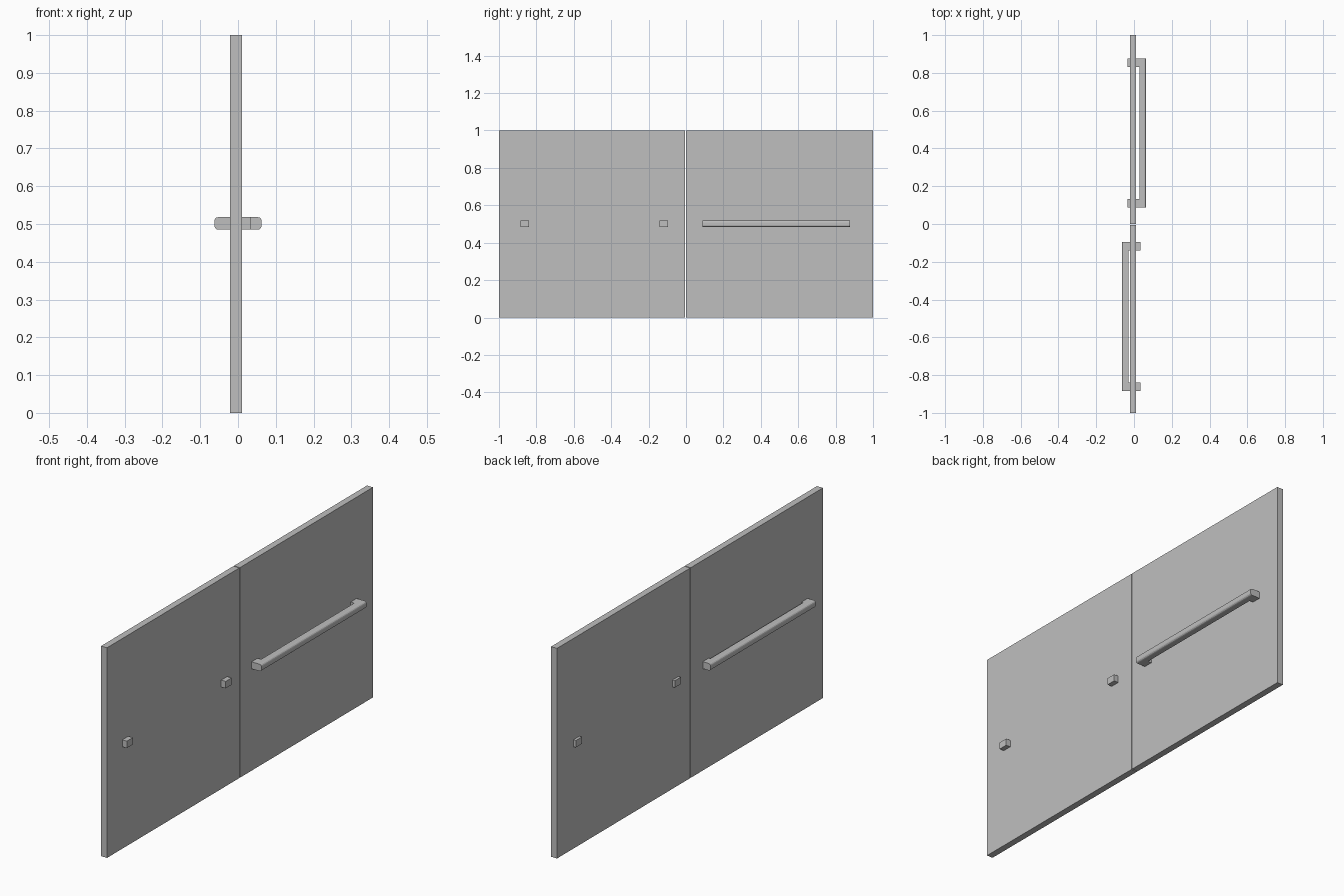
import bpy, bmesh

if "Cube" in bpy.data.objects:
    bpy.data.objects.remove(bpy.data.objects["Cube"])

metal = bpy.data.materials.new("light grey")
metal.diffuse_color = (0.52, 0.52, 0.52, 1)
metal.use_nodes = True
metal.node_tree.nodes["Principled BSDF"].inputs["Base Color"].default_value = metal.diffuse_color


def finish(name, bm):
    bmesh.ops.recalc_face_normals(bm, faces=bm.faces[:])
    me = bpy.data.meshes.new(name)
    bm.to_mesh(me)
    bm.free()
    me.materials.append(metal)
    ob = bpy.data.objects.new(name, me)
    bpy.context.collection.objects.link(ob)
    return ob


def extrude_outline(outline, z0, z1):
    bm = bmesh.new()
    face = bm.faces.new([bm.verts.new((x, y, z0)) for x, y in outline])
    ext = bmesh.ops.extrude_face_region(bm, geom=[face])
    top = [v for v in ext["geom"] if isinstance(v, bmesh.types.BMVert)]
    bmesh.ops.translate(bm, verts=top, vec=(0, 0, z1 - z0))
    return bm


def door(name, y0, y1):
    x0, x1 = -0.021, 0.0105
    finish(name, extrude_outline([(x0, y0), (x1, y0), (x1, y1), (x0, y1)], 0, 1))


def handle(name, side, y0, y1):
    # U-shaped pull: long bar outside, two posts passing through the door
    outer, inner, end, post = side * 0.0625, side * 0.0295, -side * 0.034, 0.045
    bm = extrude_outline([(outer, y0), (end, y0), (end, y0 + post), (inner, y0 + post),
                          (inner, y1 - post), (end, y1 - post), (end, y1), (outer, y1)],
                         0.485, 0.518)
    # Round the long outer edges of the bar
    edges = [e for e in bm.edges
             if all(abs(v.co.x - outer) < 1e-4 for v in e.verts)
             and abs(e.verts[0].co.y - e.verts[1].co.y) > 0.1]
    bmesh.ops.bevel(bm, geom=edges, offset=0.01, segments=3, profile=0.5, affect='EDGES')
    finish(name, bm)


# Two doors with a narrow gap
door("front_door", -1.0, -0.005)
door("back_door", -0.001, 1.0)

# Handles on opposite sides
handle("front_handle", -1, -0.885, -0.096)
handle("back_handle", 1, 0.087, 0.877)
